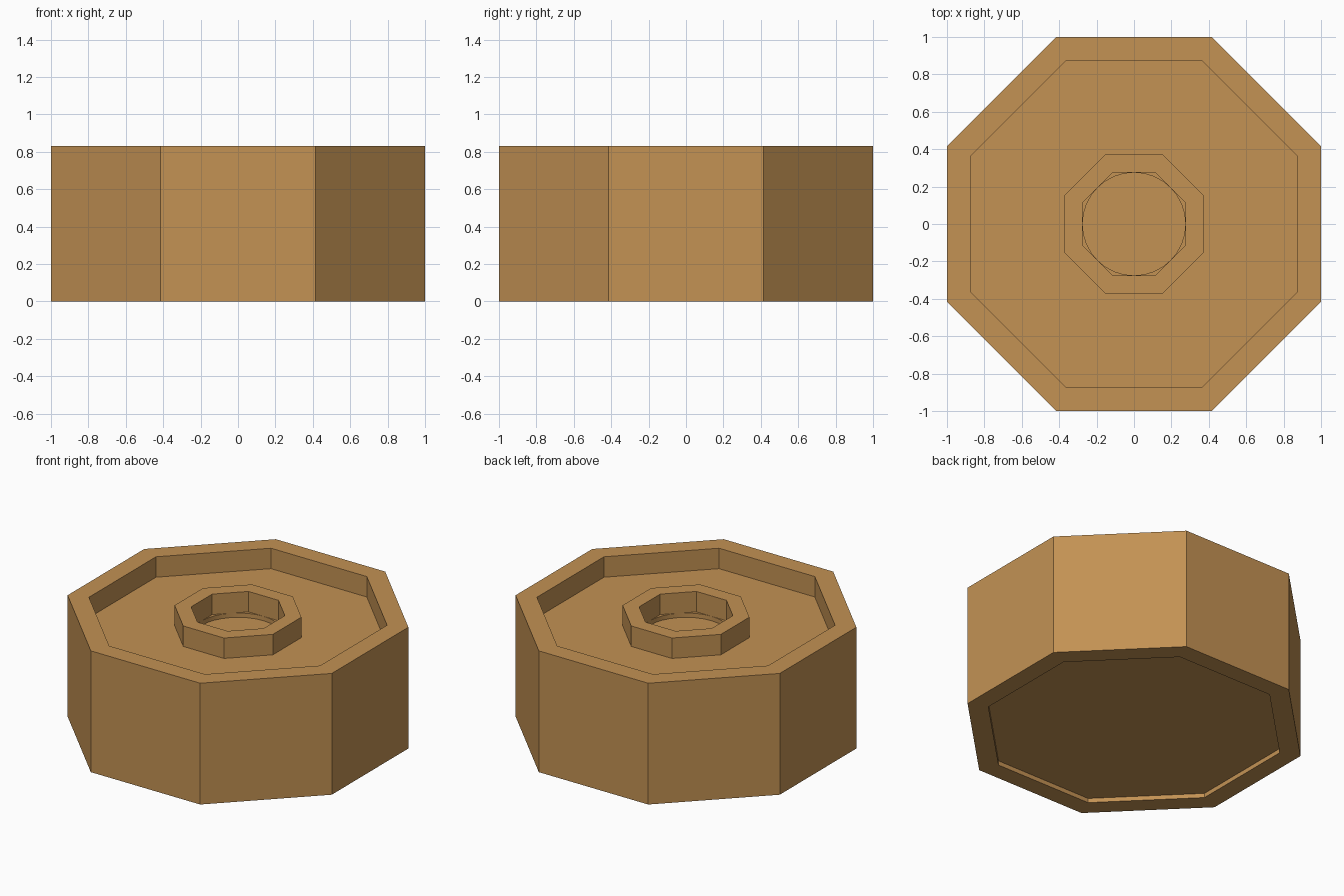
import bpy, bmesh, math

cube = bpy.data.objects.get("Cube")
if cube:
    bpy.data.objects.remove(cube, do_unlink=True)

# Single tan colour
tan = bpy.data.materials.new("tan")
tan.use_nodes = True
COLOUR = (0.546, 0.287, 0.088, 1.0)
tan.diffuse_color = COLOUR
tan.node_tree.nodes["Principled BSDF"].inputs["Base Color"].default_value = COLOUR

EIGHTH = math.pi / 4


def octagon_radius(apothem, angle):
    """Distance from the centre to an octagon's edge at this angle."""
    offset = (angle + EIGHTH / 2) % EIGHTH - EIGHTH / 2
    return apothem / math.cos(offset)


def turned_part(name, profile, segments=8, closed=False):
    """Join rings (size, z, is_round) in order; closed loops back to the first ring, otherwise ends are capped."""
    bm = bmesh.new()
    rings = []
    for size, z, is_round in profile:
        ring = []
        for i in range(segments):
            a = EIGHTH / 2 + 2 * math.pi * i / segments
            r = size if is_round else octagon_radius(size, a)
            ring.append(bm.verts.new((r * math.cos(a), r * math.sin(a), z)))
        rings.append(ring)
    pairs = list(zip(rings, rings[1:]))
    if closed:
        pairs.append((rings[-1], rings[0]))
    else:
        bm.faces.new(rings[0])
        bm.faces.new(rings[-1])
    for a, b in pairs:
        for i in range(segments):
            j = (i + 1) % segments
            bm.faces.new((a[i], a[j], b[j], b[i]))
    bmesh.ops.recalc_face_normals(bm, faces=bm.faces)
    mesh = bpy.data.meshes.new(name)
    bm.to_mesh(mesh)
    bm.free()
    mesh.materials.append(tan)
    obj = bpy.data.objects.new(name, mesh)
    bpy.context.collection.objects.link(obj)
    return obj


def octagonal_ring(name, outer, inner, bottom, top):
    return turned_part(name, [(outer, bottom, False), (outer, top, False),
                              (inner, top, False), (inner, bottom, False)], closed=True)


HEIGHT, FLOOR = 0.83, 0.69
BORE = 0.275

# Outer wall
octagonal_ring("outer_wall", 1.0, 0.875, 0.0, HEIGHT)

# Raised collar around the bore
octagonal_ring("centre_collar", 0.372, BORE, FLOOR, HEIGHT)

# Core block with a shallow round dent inside the collar
core = turned_part("core_block", [(0.875, 0.03, False), (0.875, FLOOR, False),
                                  (BORE, FLOOR, True), (BORE, FLOOR - 0.03, True)], segments=32)
core.select_set(True)
bpy.context.view_layer.objects.active = core
bpy.ops.object.shade_smooth_by_angle(angle=math.radians(30))
